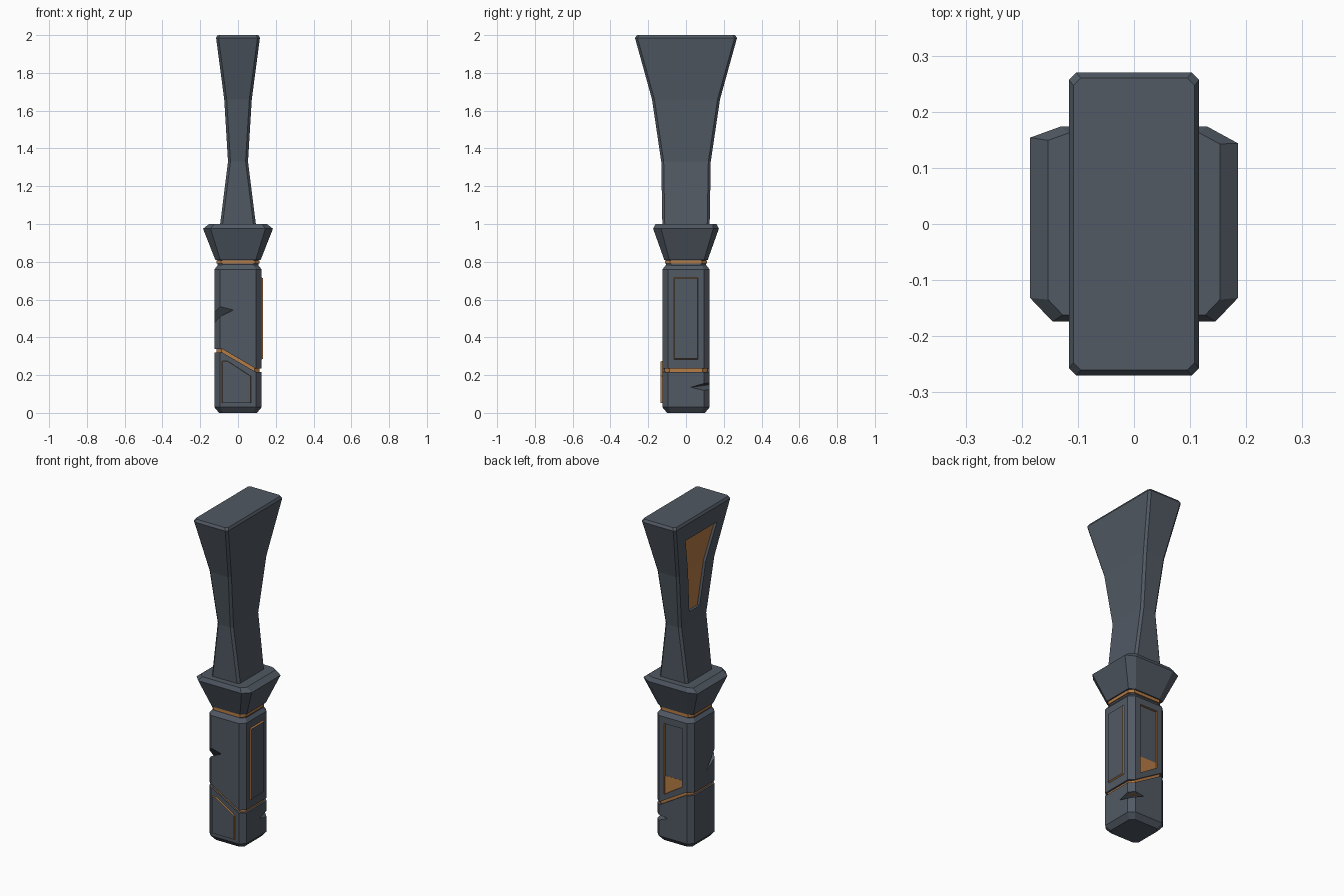
import bpy, bmesh
from mathutils import Vector

if "Cube" in bpy.data.objects:
    bpy.data.objects.remove(bpy.data.objects["Cube"])


def material(name, rgb):
    m = bpy.data.materials.new(name)
    m.diffuse_color = (*rgb, 1)
    m.use_nodes = True
    m.node_tree.nodes["Principled BSDF"].inputs["Base Color"].default_value = m.diffuse_color
    return m


STEEL, COPPER = 0, 1
MATS = [material("dark blue steel", (0.082, 0.1, 0.125)),
        material("copper inlay", (0.47, 0.2, 0.06))]


def finish(name, bm):
    bmesh.ops.recalc_face_normals(bm, faces=bm.faces)
    me = bpy.data.meshes.new(name)
    bm.to_mesh(me)
    bm.free()
    for m in MATS:
        me.materials.append(m)
    ob = bpy.data.objects.new(name, me)
    bpy.context.collection.objects.link(ob)
    return ob


def loft(name, rings, rule=lambda f: STEEL):
    """Skin a stack of point rings and cap both ends."""
    bm = bmesh.new()
    vs = [[bm.verts.new(p) for p in r] for r in rings]
    n = len(vs[0])
    for a, b in zip(vs, vs[1:]):
        for i in range(n):
            j = (i + 1) % n
            bm.faces.new((a[i], a[j], b[j], b[i]))
    bm.faces.new(vs[0][::-1])
    bm.faces.new(vs[-1])
    for f in bm.faces:
        f.material_index = rule(f)
    return finish(name, bm)


def octagon(z, hx, hy, cuts):
    """Rectangle with cut corners; cuts is one size or four (x, y) pairs."""
    if not isinstance(cuts, (list, tuple)):
        cuts = [(cuts, cuts)] * 4
    pts = []
    for (sx, sy), (cx, cy) in zip(((1, 1), (-1, 1), (-1, -1), (1, -1)), cuts):
        pair = [(sx * hx, sy * (hy - cy), z), (sx * (hx - cx), sy * hy, z)]
        pts += pair if sx * sy > 0 else pair[::-1]
    return pts


def prism(name, pts, axis, a, b, side=STEEL, taper=1.0):
    """Extrude a profile along x or y from a to b; side colours the walls."""
    cu = sum(p[0] for p in pts) / len(pts)
    cz = sum(p[1] for p in pts) / len(pts)

    def place(d, k):
        q = [(cu + (u - cu) * k, cz + (z - cz) * (1 + k) / 2) for u, z in pts]
        return [(d, u, z) if axis == "x" else (u, d, z) for u, z in q]
    return loft(name, [place(a, 1), place(b, taper)],
                lambda f: side if len(f.verts) == 4 and abs(
                    f.verts[0].co["xy".index(axis)] - f.verts[1].co["xy".index(axis)])
                + abs(f.verts[1].co["xy".index(axis)] - f.verts[2].co["xy".index(axis)]) > 1e-4
                else STEEL)


def hull(name, pts):
    bm = bmesh.new()
    for p in pts:
        bm.verts.new(p)
    bmesh.ops.convex_hull(bm, input=bm.verts)
    return finish(name, bm)


def carve(ob, cutter):
    cutter.hide_render = True
    mod = ob.modifiers.new("carve", "BOOLEAN")
    mod.operation, mod.solver, mod.object = "DIFFERENCE", "EXACT", cutter
    bpy.context.view_layer.objects.active = ob
    bpy.ops.object.modifier_apply(modifier=mod.name)
    bpy.data.objects.remove(cutter)


# Grip: chamfered block
grip = loft("grip", [octagon(0, .1, .1, .022), octagon(.03, .125, .125, .03),
                     octagon(.76, .125, .125, .03), octagon(.785, .105, .105, .025)])

# Slanted groove splitting the grip, with a copper core showing through
path = [(-.2, .33), (-.085, .33), (.095, .225), (.2, .225)]
t = .009
carve(grip, prism("groove_cutter", [(x, z - t) for x, z in path]
                  + [(x, z + t) for x, z in path[::-1]], "y", -.3, .3))
loft("grip_core", [octagon(.15, .114, .114, .027), octagon(.4, .114, .114, .027)],
     lambda f: COPPER)

# Recessed back panel with copper walls
carve(grip, prism("back_panel_cutter",
                  [(-.06, .365), (.06, .29), (.06, .72), (-.06, .72)],
                  "y", .113, .2, COPPER))

# Damage notches on two opposite edges
carve(grip, hull("upper_notch_cutter", [(-.02, -.13, .55), (-.13, -.01, .42),
                                        (-.15, -.15, .61), (-.15, -.15, .5)]))
carve(grip, hull("lower_notch_cutter", [(.13, .02, .135), (.03, .13, .15),
                                        (.15, .15, .175), (.15, .15, .095)]))

# Raised panels with copper edges
prism("right_panel", [(-.065, .28), (.065, .28), (.065, .72), (-.065, .72)],
      "x", .12, .133, COPPER, .93)
prism("front_panel", [(-.085, .05), (.07, .05), (.07, .195), (-.055, .275), (-.085, .275)],
      "y", -.12, -.134, COPPER, .95)

# Neck and copper ring under the guard
loft("neck", [octagon(.77, .108, .105, .025), octagon(.83, .108, .105, .025)])
loft("copper_ring", [octagon(.79, .114, .11, .025), octagon(.808, .114, .11, .025)],
     lambda f: COPPER)

# Flared guard with uneven corners
corners = [(.055, .03), (.055, .02), (.04, .042), (.04, .042)]
small = [(x * .65, y * .65) for x, y in corners]
loft("guard", [octagon(.81, .12, .115, small), octagon(.975, .185, .174, corners),
               octagon(1.0, .153, .162, small)])

# Flaring head, pinched at the waist
head = loft("flared_head", [octagon(z, hx, hy, .013) for z, hx, hy in (
    (.98, .097, .125), (1.33, .053, .131), (1.66, .073, .18),
    (1.985, .116, .27), (2.0, .108, .26))])

# Copper-floored recess on the left face of the head
rings = []
for z, x, w in ((1.4, .057, .05), (1.66, .073, .085), (1.88, .102, .15)):
    f = -(x - .016)
    rings.append([(f, -w, z), (f, w, z), (-.3, w, z), (-.3, -w, z)])
carve(head, loft("head_recess_cutter", rings,
                 lambda f: COPPER if all(v.co.x > -.2 for v in f.verts) else STEEL))
